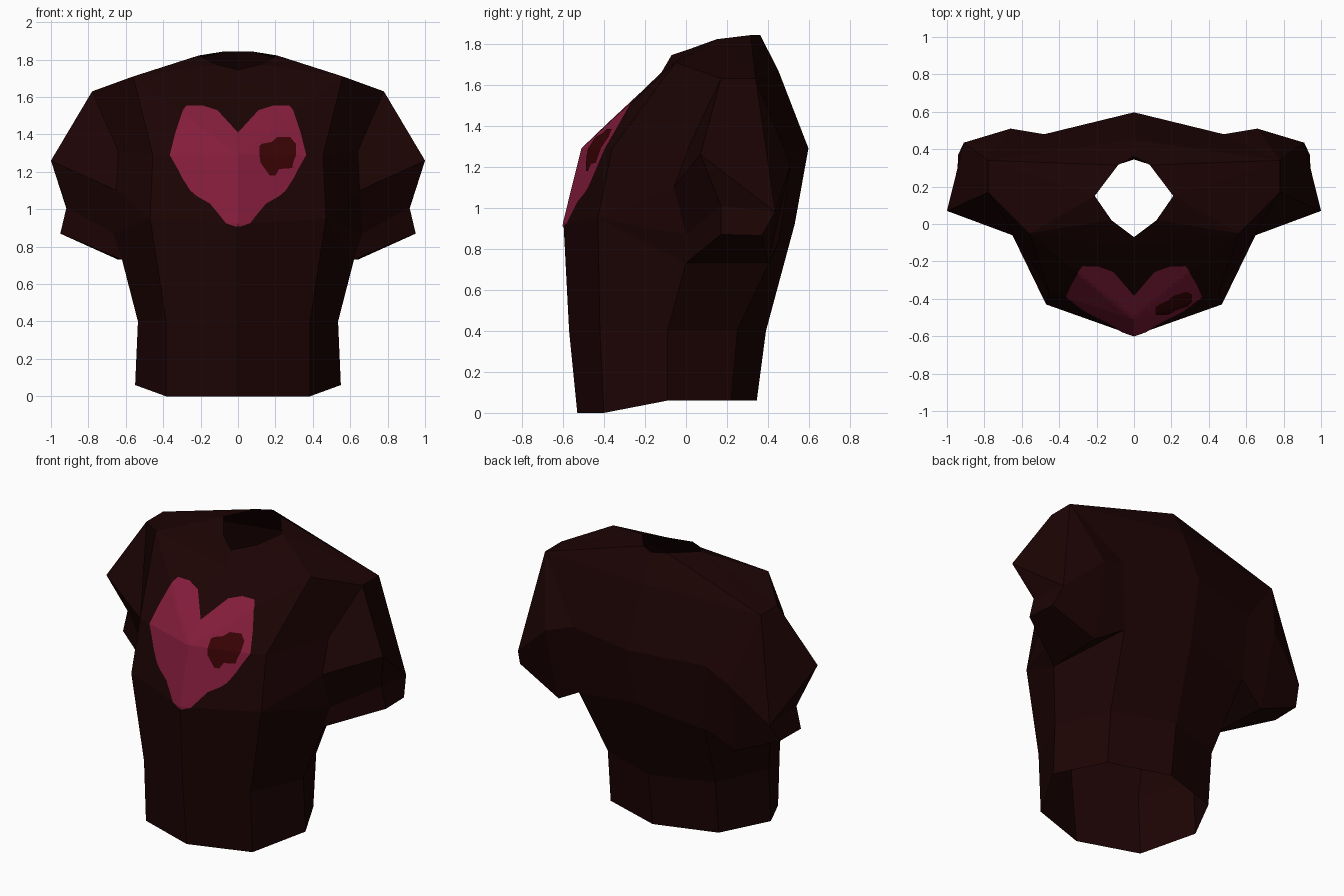
import bpy, bmesh
from mathutils import Vector
from mathutils.bvhtree import BVHTree

if "Cube" in bpy.data.objects:
    bpy.data.objects.remove(bpy.data.objects["Cube"])


def material(name, rgb):
    m = bpy.data.materials.new(name)
    m.diffuse_color = (*rgb, 1)
    m.use_nodes = True
    m.node_tree.nodes["Principled BSDF"].inputs["Base Color"].default_value = m.diffuse_color
    return m


CLOTH = material("dark brown cloth", (0.0115, 0.0010, 0.0011))
PINK = material("crimson pink", (0.23, 0.012, 0.045))
STAIN = material("dark red", (0.040, 0.0008, 0.0011))


def make_object(name, bm, mat):
    mesh = bpy.data.meshes.new(name)
    bm.to_mesh(mesh)
    bm.free()
    mesh.materials.append(mat)
    ob = bpy.data.objects.new(name, mesh)
    bpy.context.collection.objects.link(ob)
    return ob


# Right half of the shirt: F front centre, P front panel edge, S side,
# Q back panel edge, B back centre, numbered upwards from the hem
points = {
    "F0": (0, -.53, 0), "P0": (.385, -.40, 0), "S0": (.55, -.09, .06),
    "Q0": (.39, .22, .06), "B0": (0, .345, .06),
    "F1": (0, -.57, .4), "P1": (.385, -.42, .4), "S1": (.535, -.09, .4),
    "Q1": (.39, .25, .4), "B1": (0, .39, .4),
    "F2": (0, -.597, .92), "P2": (.47, -.43, .95), "S2": (.62, 0, .73),
    "Q2": (.455, .455, .84), "B2": (0, .53, .92),
    "F3": (0, -.505, 1.29), "P3": (.455, -.36, 1.29), "S3": (.64, .02, 1.31),
    "Q3": (.48, .48, 1.27), "B3": (0, .597, 1.29),
    "F4": (0, -.12, 1.66), "P4": (.56, -.05, 1.71), "S4": (.78, .17, 1.63),
    "Q4": (.78, .34, 1.63), "B4": (0, .45, 1.67),
    # neck opening
    "N0": (0, -.07, 1.745), "N1": (.12, .02, 1.775), "N2": (.21, .15, 1.822),
    "N3": (.085, .315, 1.842), "N4": (0, .362, 1.842),
    # sleeve: armhole front, elbow corner, cuff, back
    "A1": (.65, -.06, 1.10), "A2": (.665, 0, .87),
    "E": (1.0, .07, 1.26), "C1": (.917, .17, 1.01), "C2": (.95, .17, .87),
    "C3": (.94, .37, .865), "K": (.64, .40, .73),
    "H": (.91, .435, .98), "M": (.66, .51, 1.21),
}
faces = [
    # chest and front strip
    "F2 P2 P3 F3", "F3 P3 P4", "F3 P4 F4",
    "P1 S1 S2 P2", "P2 S2 A2", "P2 A2 A1", "P2 A1 S3 P3", "P3 S3 S4 P4",
    "F1 P1 P2 F2",
    # side under the arm and back
    "S1 Q1 Q2 S2", "S2 Q2 K", "Q1 B1 B2 Q2", "Q2 B2 B3 Q3", "Q3 B3 B4 Q4",
    "Q2 Q3 M K", "Q3 Q4 M",
    # shoulders to the neck
    "F4 P4 N1 N0", "P4 N2 N1", "P4 S4 N2", "S4 Q4 N2", "Q4 N3 N2",
    "Q4 B4 N4 N3",
    # sleeve, pinched in above the cuff
    "S3 A1 E S4", "A1 A2 C1 E", "A2 S2 C2 C1", "S2 K C3 C2",
    "S4 E H Q4", "E C1 H", "C1 C2 C3 H", "Q4 H M", "M H C3 K",
]
# plain hem band
for a, b in zip("FPSQ", "PSQB"):
    faces.append(f"{a}0 {b}0 {b}1 {a}1")

bm = bmesh.new()
v = {k: bm.verts.new(p) for k, p in points.items()}
for f in faces:
    bm.faces.new([v[k] for k in f.split()])
half = BVHTree.FromBMesh(bm)
bmesh.ops.mirror(bm, geom=bm.verts[:] + bm.edges[:] + bm.faces[:],
                 axis='X', merge_dist=0.0005)
bmesh.ops.recalc_face_normals(bm, faces=bm.faces[:])
make_object("shirt", bm, CLOTH)


def patch(name, rows, mat, lift, both_sides):
    """Thin patch given by (z, x from, x to) rows, laid on the chest."""
    levels = []
    for (z0, a0, b0), (z1, a1, b1) in zip(rows, rows[1:]):
        n = max(1, round((z1 - z0) / 0.02))
        for i in range(n):
            t = i / n
            levels.append((z0 + (z1 - z0) * t, a0 + (a1 - a0) * t,
                           b0 + (b1 - b0) * t))
    levels.append(rows[-1])
    cols = 12
    bm = bmesh.new()
    for s in ((1, -1) if both_sides else (1,)):
        grid = []
        for z, a, b in levels:
            line = []
            for j in range(cols + 1):
                x = a + (b - a) * j / cols
                hit = half.ray_cast(Vector((max(x, 1e-4), -2, z)),
                                    Vector((0, 1, 0)))[0]
                line.append(bm.verts.new((s * x, hit.y - lift, z)))
            grid.append(line)
        for lo, hi in zip(grid, grid[1:]):
            for j in range(cols):
                bm.faces.new((lo[j], lo[j + 1], hi[j + 1], hi[j]))
    bmesh.ops.remove_doubles(bm, verts=bm.verts[:], dist=0.0003)
    bm.normal_update()
    for f in bm.faces:
        if f.normal.y > 0:
            f.normal_flip()
    return make_object(name, bm, mat)


# Heart on the chest
patch("heart_patch", [
    (.908, 0, .015), (.925, 0, .065), (.97, 0, .10), (1.03, 0, .15),
    (1.07, 0, .22), (1.10, 0, .255), (1.17, 0, .30), (1.22, 0, .325),
    (1.29, 0, .365), (1.41, 0, .335), (1.53, .11, .295), (1.555, .19, .275),
], PINK, 0.005, True)

# Ragged stain on one side of the heart
patch("stain", [
    (1.18, .17, .20), (1.215, .145, .22), (1.22, .14, .29),
    (1.25, .12, .295), (1.29, .115, .31), (1.34, .115, .31),
    (1.35, .13, .31), (1.36, .18, .30), (1.385, .21, .28),
], STAIN, 0.009, False)
